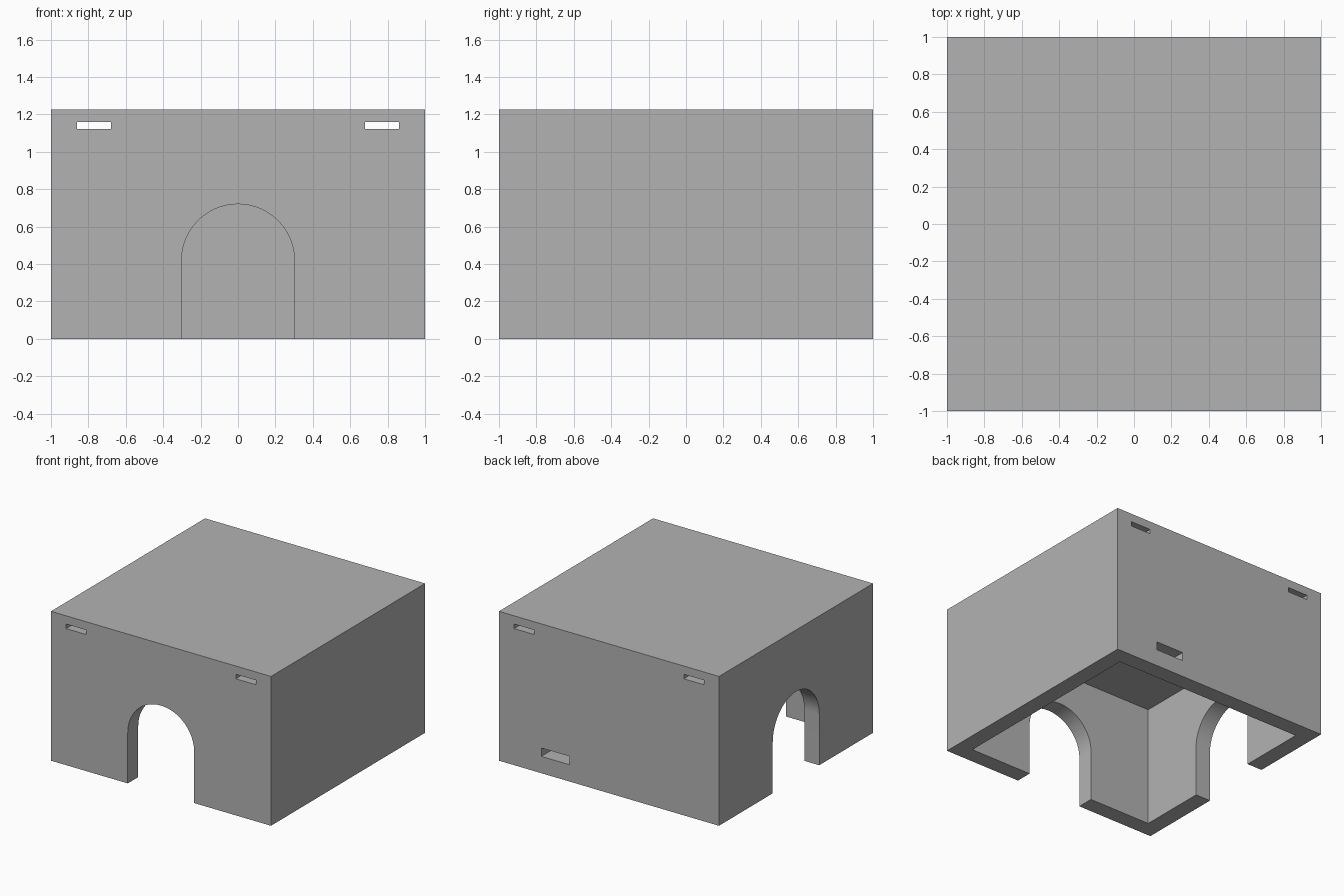
import bpy, bmesh, math
from mathutils import Matrix

default = bpy.data.objects.get("Cube")
if default:
    bpy.data.objects.remove(default, do_unlink=True)

HEIGHT = 1.227
INNER = 0.864        # half width of the cavity
CEILING = 0.988
ARCH_R, ARCH_SPRING = 0.302, 0.418

grey = bpy.data.materials.new("plain grey")
grey.use_nodes = True
colour = (0.45, 0.45, 0.45, 1)
grey.diffuse_color = colour
grey.node_tree.nodes["Principled BSDF"].inputs["Base Color"].default_value = colour


def make_object(name, bm):
    bmesh.ops.recalc_face_normals(bm, faces=bm.faces)
    mesh = bpy.data.meshes.new(name)
    bm.to_mesh(mesh)
    bm.free()
    mesh.materials.append(grey)
    obj = bpy.data.objects.new(name, mesh)
    bpy.context.collection.objects.link(obj)
    return obj


def box(name, x, y, z):
    """Box from (low, high) ranges."""
    bm = bmesh.new()
    bmesh.ops.create_cube(bm, size=1)
    for v in bm.verts:
        v.co = [r[0] if c < 0 else r[1] for c, r in zip(v.co, (x, y, z))]
    return make_object(name, bm)


def arch(name, turn):
    """Round-topped doorway through the front wall, turned about z."""
    bm = bmesh.new()
    steps = 48
    outline = [(-ARCH_R, -0.1)]
    for i in range(steps + 1):
        a = math.pi * (1 - i / steps)
        outline.append((ARCH_R * math.cos(a), ARCH_SPRING + ARCH_R * math.sin(a)))
    outline.append((ARCH_R, -0.1))
    face = bm.faces.new([bm.verts.new((x, -1.2, z)) for x, z in outline])
    result = bmesh.ops.extrude_face_region(bm, geom=[face])
    moved = [g for g in result["geom"] if isinstance(g, bmesh.types.BMVert)]
    bmesh.ops.translate(bm, verts=moved, vec=(0, 0.7, 0))
    bmesh.ops.transform(bm, matrix=Matrix.Rotation(turn, 4, "Z"), verts=bm.verts)
    return make_object(name, bm)


# Solid block
shell = box("housing_shell", (-1, 1), (-1, 1), (0, HEIGHT))

# Hollow underside, two doorways, rear cable slot
cutters = [
    box("cavity_cutter", (-INNER, INNER), (-INNER, INNER), (-0.2, CEILING)),
    arch("front_arch_cutter", 0),
    arch("side_arch_cutter", -math.pi / 2),
    box("cable_slot_cutter", (0.36, 0.615), (0.7, 1.2), (0.138, 0.207)),
]
# Strap slots running through the thick roof from front to back
for side, x in (("left", (0.68, 0.862)), ("right", (-0.862, -0.68))):
    cutters.append(box(side + "_strap_slot_cutter", x, (-1.2, 1.2), (1.122, 1.159)))

bpy.ops.object.select_all(action="DESELECT")
bpy.context.view_layer.objects.active = shell
shell.select_set(True)
for cutter in cutters:
    cutter.hide_render = True
    mod = shell.modifiers.new(cutter.name, "BOOLEAN")
    mod.operation = "DIFFERENCE"
    mod.solver = "EXACT"
    mod.object = cutter
    bpy.ops.object.modifier_apply(modifier=mod.name)
    bpy.data.objects.remove(cutter, do_unlink=True)

# Smooth arches, crisp corners
bpy.ops.object.shade_smooth_by_angle(angle=math.radians(30))
